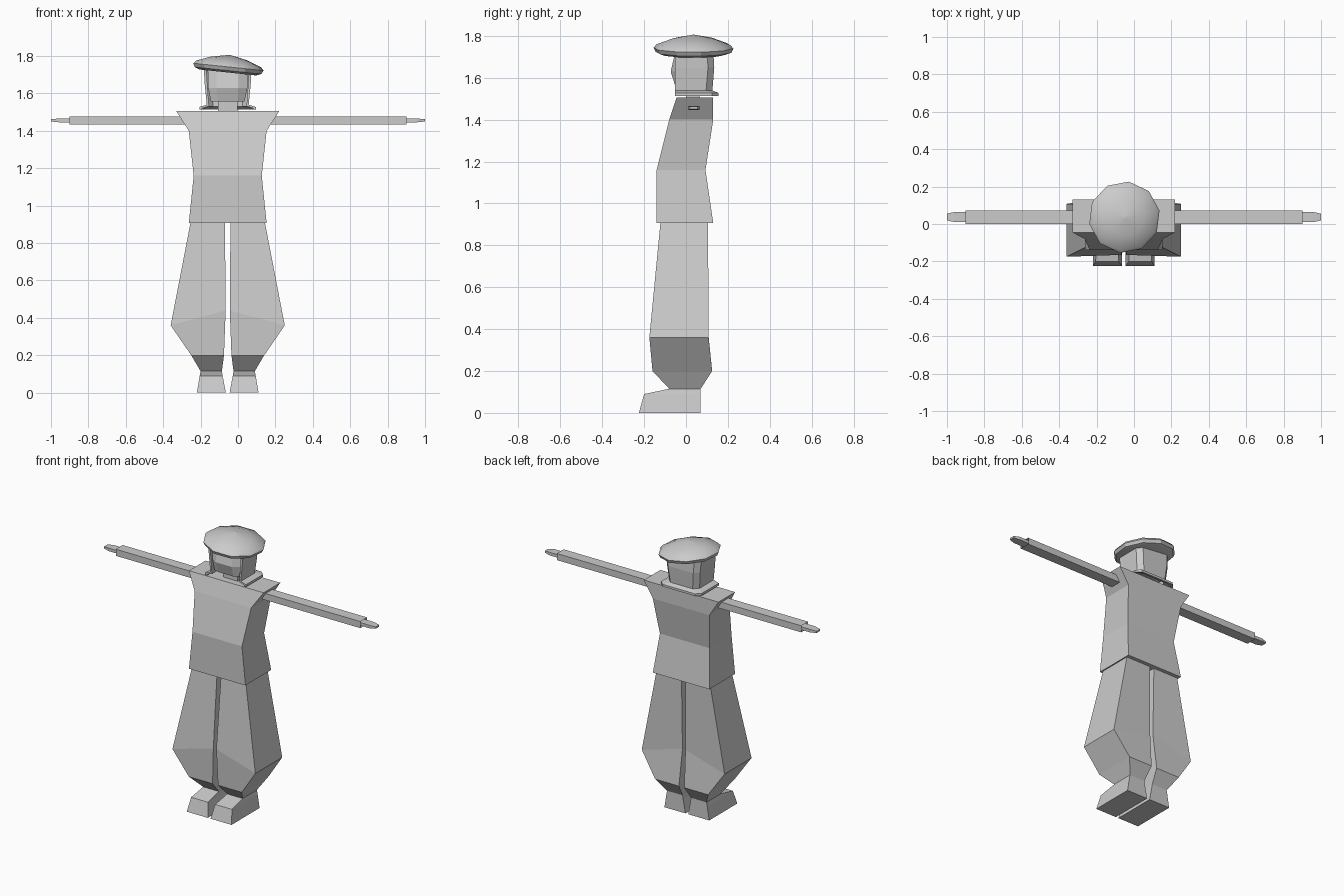
import bpy, bmesh
from math import radians, cos, sin, tau
from mathutils import Matrix

if "Cube" in bpy.data.objects:
    bpy.data.objects.remove(bpy.data.objects["Cube"])

CX = -0.055  # centre line of the body


def loft(name, rings, cap=(True, True), closed=True):
    """Skin a list of equal-length point rings."""
    bm = bmesh.new()
    vs = [[bm.verts.new(p) for p in r] for r in rings]
    n = len(rings[0])
    for a, b in zip(vs, vs[1:]):
        for i in range(n if closed else n - 1):
            j = (i + 1) % n
            bm.faces.new((a[i], a[j], b[j], b[i]))
    if cap[0]:
        bm.faces.new(vs[0][::-1])
    if cap[1]:
        bm.faces.new(vs[-1])
    bmesh.ops.recalc_face_normals(bm, faces=bm.faces)
    me = bpy.data.meshes.new(name)
    bm.to_mesh(me)
    bm.free()
    ob = bpy.data.objects.new(name, me)
    bpy.context.collection.objects.link(ob)
    return ob


def rect(x0, x1, y0, y1, z0, z1=None):
    """Horizontal rectangle; z0 at x0 and z1 at x1 lets it tilt."""
    z1 = z0 if z1 is None else z1
    return [(x0, y0, z0), (x1, y0, z1), (x1, y1, z1), (x0, y1, z0)]


def mid(hw, y0, y1, z):
    return rect(CX - hw, CX + hw, y0, y1, z)


def mirror(rings, s, c):
    return [[(c + s * (x - c), y, z) for x, y, z in r] for r in rings]


# Tunic with flared shoulders
loft("tunic", [mid(.208, -.14, .13, .907), mid(.182, -.14, .093, 1.16),
               mid(.208, -.08, .13, 1.40), mid(.275, -.045, .13, 1.505)])

# Baggy trouser legs and shoes
leg = [rect(-.25, -.07, -.12, .105, .93),
       [(-.36, -.175, .36), (-.066, -.165, .44), (-.066, .10, .44), (-.36, .108, .36)],
       rect(-.25, -.075, -.16, .125, .20),
       rect(-.20, -.086, -.08, .07, .115)]
shoe = [rect(-.22, -.065, -.225, .07, 0), rect(-.205, -.082, -.20, .07, .09),
        rect(-.20, -.086, -.08, .07, .115)]
# Shoe middle ring: keep the heel corners level with the toe top
for s, side in ((1, "left"), (-1, "right")):
    loft(f"{side}_trouser_leg", mirror(leg, s, CX))
    loft(f"{side}_shoe", mirror(shoe, s, CX))


# Sleeves (open at the cuff) and flat hands
def section(x, hy, hz):
    y, z = .037, 1.456
    return [(x, y - hy, z - hz), (x, y + hy, z - hz), (x, y + hy, z + hz), (x, y - hy, z + hz)]


sleeve = [section(.15, .036, .022), section(.90, .036, .022)]
hand = [section(.85, .027, .010), section(.96, .027, .010), section(1.0, .018, .006)]
for s, side in ((1, "right"), (-1, "left")):
    loft(f"{side}_sleeve", mirror(sleeve, s, 0), cap=(True, False))
    loft(f"{side}_hand", mirror(hand, s, 0))

# Neck and face
loft("neck", [mid(.053, 0, .065, 1.49), mid(.053, 0, .065, 1.60)])


def face_ring(hw, hf, front, z):
    return [(CX - hw, -.04, z), (CX - hf, front, z), (CX + hf, front, z),
            (CX + hw, -.04, z), (CX + hw, .10, z), (CX - hw, .10, z)]


loft("face", [face_ring(.09, .055, -.05, 1.557), face_ring(.105, .06, -.073, 1.63),
              face_ring(.107, .06, -.05, 1.73)])


# Hair wrapping sides and back, flaring out at the bottom
def hair_ring(hw, back, z):
    c = .03
    return [(CX - hw, -.052, z), (CX - hw, back - c, z), (CX - hw + c, back, z),
            (CX + hw - c, back, z), (CX + hw, back - c, z), (CX + hw, -.052, z)]


hair = loft("hair", [hair_ring(.128, .13, 1.735), hair_ring(.123, .135, 1.65),
                     hair_ring(.112, .126, 1.54), hair_ring(.15, .155, 1.528),
                     hair_ring(.15, .155, 1.513)], cap=(False, False), closed=False)
inner = hair.modifiers.new("thickness", 'SOLIDIFY')
inner.thickness = .014
inner.offset = -1

# Ten-sided cap tilted to one side
profile = [(.155, 1.712), (.182, 1.722), (.192, 1.742), (.178, 1.758), (.10, 1.787), (.004, 1.806)]
N = 10
rings = [[(r * cos(tau * (i + .3) / N), r * sin(tau * (i + .3) / N), z - 1.735)
          for i in range(N)] for r, z in profile]
cap = loft("cap", rings)
cap.data.transform(Matrix.Translation((CX + .003, .036, 1.735)) @ Matrix.Rotation(radians(6), 4, 'Y'))
bpy.ops.object.select_all(action='DESELECT')
cap.select_set(True)
bpy.context.view_layer.objects.active = cap
bpy.ops.object.shade_smooth_by_angle(angle=radians(30))
